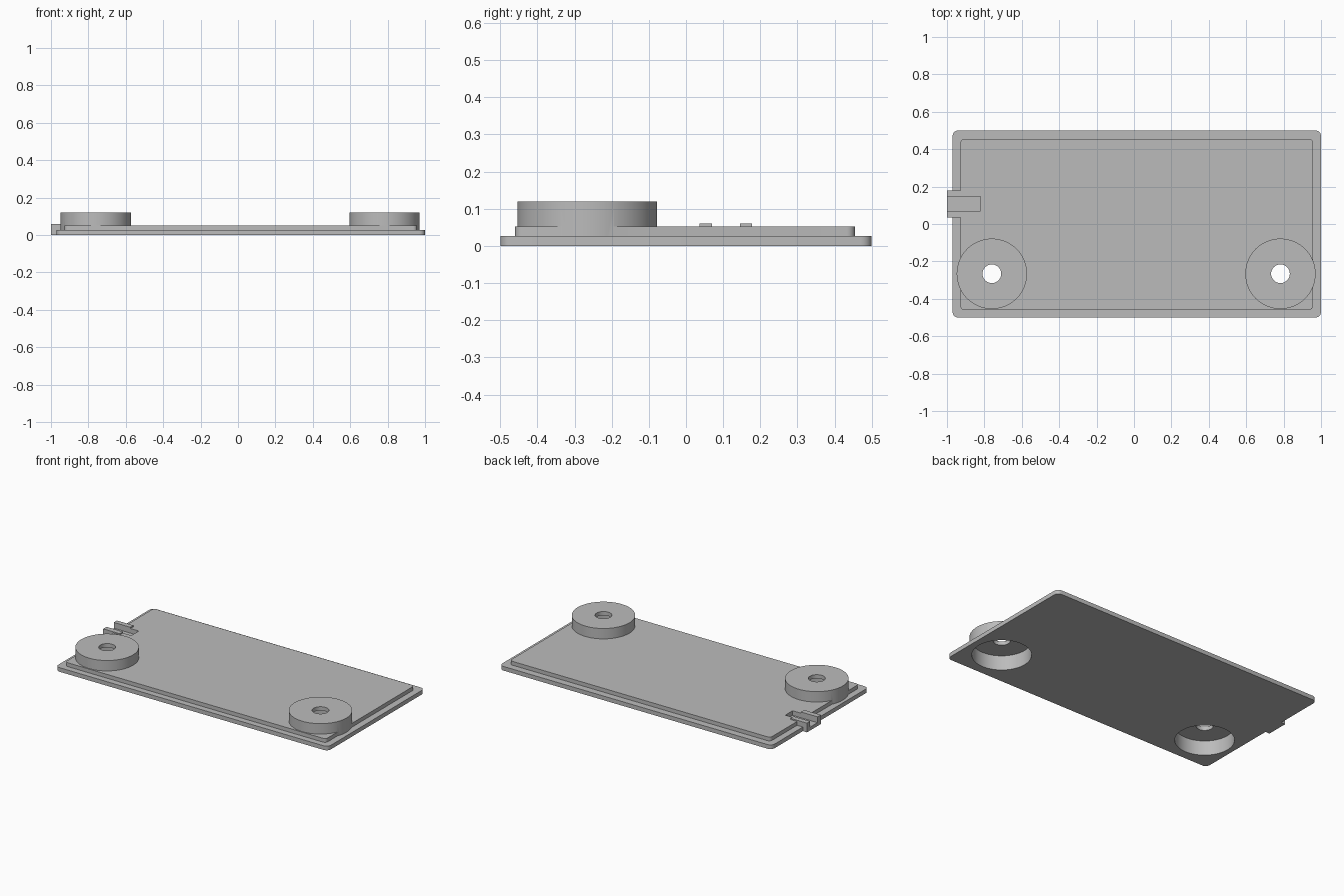
import bpy, bmesh
from math import pi, sin, cos

cube = bpy.data.objects.get("Cube")
if cube:
    bpy.data.objects.remove(cube, do_unlink=True)

grey = bpy.data.materials.new("plain_grey")
grey.use_nodes = True
colour = (0.5, 0.5, 0.5, 1)
grey.diffuse_color = colour
grey.node_tree.nodes["Principled BSDF"].inputs["Base Color"].default_value = colour


def prism(name, outline, z0, z1):
    """Extrude a closed outline from z0 to z1."""
    bm = bmesh.new()
    face = bm.faces.new([bm.verts.new((x, y, z0)) for x, y in outline])
    top = bmesh.ops.extrude_face_region(bm, geom=[face])["geom"]
    bmesh.ops.translate(bm, vec=(0, 0, z1 - z0),
                        verts=[v for v in top if isinstance(v, bmesh.types.BMVert)])
    bmesh.ops.recalc_face_normals(bm, faces=bm.faces)
    mesh = bpy.data.meshes.new(name)
    bm.to_mesh(mesh)
    bm.free()
    mesh.materials.append(grey)
    ob = bpy.data.objects.new(name, mesh)
    bpy.context.collection.objects.link(ob)
    return ob


def rect(x0, x1, y0, y1):
    return [(x0, y0), (x1, y0), (x1, y1), (x0, y1)]


def rounded(x0, x1, y0, y1, r, steps=6):
    pts = []
    corners = [(x1 - r, y1 - r), (x0 + r, y1 - r), (x0 + r, y0 + r), (x1 - r, y0 + r)]
    for i, (cx, cy) in enumerate(corners):
        for k in range(steps + 1):
            a = (i + k / steps) * pi / 2
            pts.append((cx + r * cos(a), cy + r * sin(a)))
    return pts


def circle(cx, cy, r, n=64):
    return [(cx + r * cos(2 * pi * k / n), cy + r * sin(2 * pi * k / n)) for k in range(n)]


def combine(target, tool, operation):
    """Boolean the tool into the target, then remove the tool."""
    tool.hide_render = True
    mod = target.modifiers.new(operation, 'BOOLEAN')
    mod.operation = operation
    mod.solver = 'EXACT'
    mod.object = tool
    bpy.context.view_layer.objects.active = target
    bpy.ops.object.modifier_apply(modifier=mod.name)
    bpy.data.objects.remove(tool, do_unlink=True)


# Base plate with raised inner lip
cover = prism("cover_plate", rounded(-0.97, 1.0, -0.5, 0.5, 0.03), 0, 0.027)
combine(cover, prism("lip", rounded(-0.928, 0.957, -0.46, 0.455, 0.022), 0.01, 0.052), 'UNION')

# Cable clip on the right edge: block, then channel cut through it
combine(cover, prism("clip_block", rect(-1.0, -0.88, 0.036, 0.178), 0, 0.06), 'UNION')
combine(cover, prism("clip_channel", rect(-1.1, -0.82, 0.07, 0.146), 0.022, 0.2), 'DIFFERENCE')

# Round screw bosses, hollow from below, with a through hole
for cx in (-0.76, 0.783):
    cy = -0.266
    combine(cover, prism("boss", circle(cx, cy, 0.188), 0.005, 0.12), 'UNION')
    combine(cover, prism("recess", circle(cx, cy, 0.174), -0.1, 0.095), 'DIFFERENCE')
    combine(cover, prism("screw_hole", circle(cx, cy, 0.05, 40), -0.1, 0.3), 'DIFFERENCE')

# Smooth curved walls, sharp rims
bpy.ops.object.select_all(action='DESELECT')
cover.select_set(True)
bpy.context.view_layer.objects.active = cover
bpy.ops.object.shade_smooth_by_angle(angle=pi / 6)
